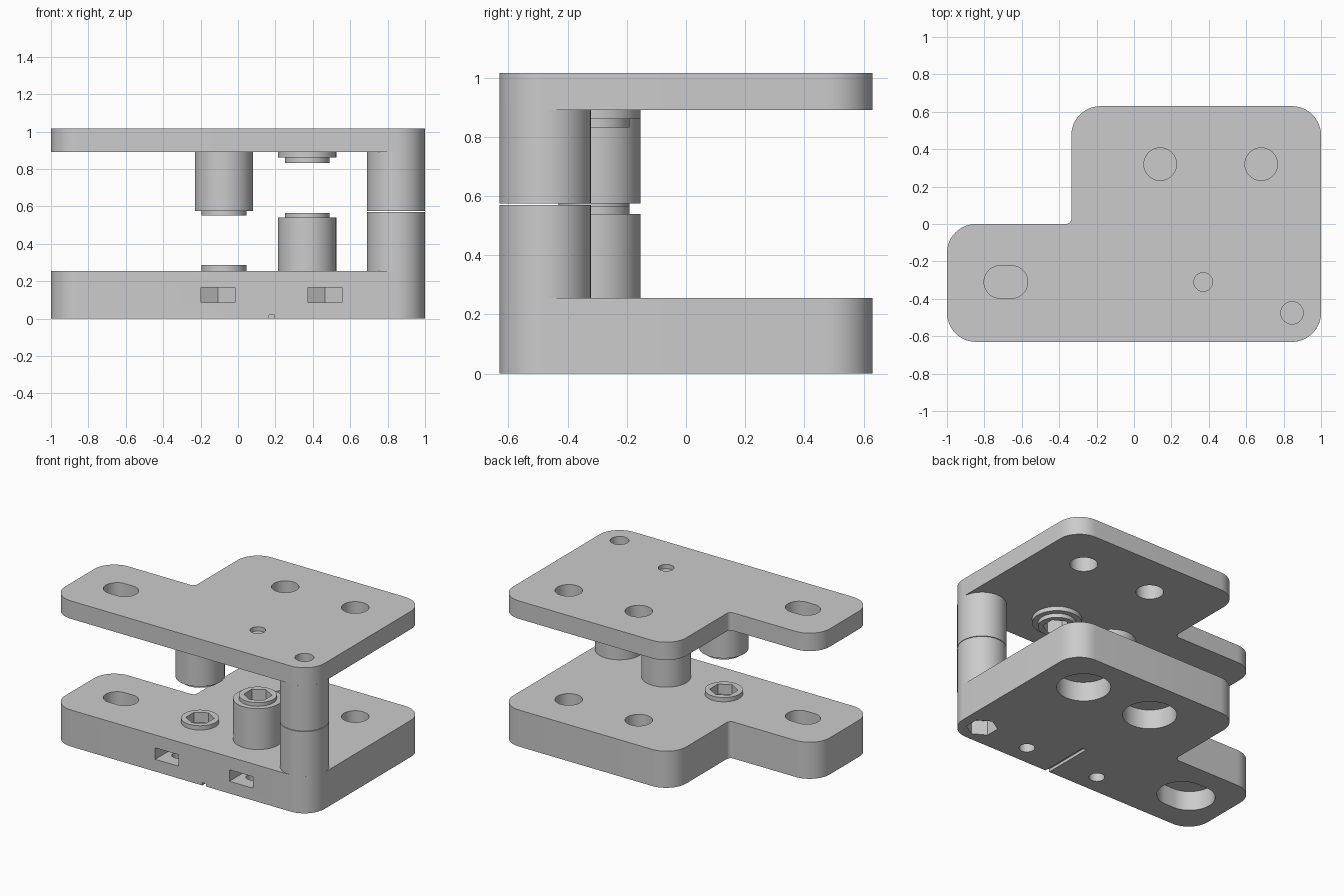
import bpy, bmesh
from math import sin, cos, pi
from mathutils import Vector

cube = bpy.data.objects.get("Cube")
if cube:
    bpy.data.objects.remove(cube)

grey = bpy.data.materials.new("light grey")
grey.use_nodes = True
grey.diffuse_color = (0.6, 0.6, 0.6, 1)
grey.node_tree.nodes["Principled BSDF"].inputs["Base Color"].default_value = (0.6, 0.6, 0.6, 1)


def prism(name, points, z0, z1):
    """Extrude a flat outline from z0 to z1."""
    bm = bmesh.new()
    base = bm.faces.new([bm.verts.new((x, y, z0)) for x, y in points])
    up = bmesh.ops.extrude_face_region(bm, geom=[base])["geom"]
    bmesh.ops.translate(bm, vec=(0, 0, z1 - z0),
                        verts=[v for v in up if isinstance(v, bmesh.types.BMVert)])
    bmesh.ops.recalc_face_normals(bm, faces=bm.faces)
    mesh = bpy.data.meshes.new(name)
    bm.to_mesh(mesh)
    bm.free()
    mesh.materials.append(grey)
    ob = bpy.data.objects.new(name, mesh)
    bpy.context.collection.objects.link(ob)
    return ob


def ring_points(x, y, r, n=48, half=0):
    """Regular polygon, or a slot stretched along x by half each way."""
    pts = []
    for i in range(n):
        a = 2 * pi * (i + 0.5) / n
        shift = half if cos(a) > 0 else -half
        pts.append((x + shift + r * cos(a), y + r * sin(a)))
    return pts


def rounded(corners, steps=12):
    """Round each (x, y, radius) corner of a right-angled outline."""
    pts = []
    for i, (x, y, r) in enumerate(corners):
        p = Vector((x, y))
        a = (Vector(corners[i - 1][:2]) - p).normalized()
        b = (Vector(corners[(i + 1) % len(corners)][:2]) - p).normalized()
        centre = p + (a + b) * r
        for k in range(steps + 1):
            t = k / steps * pi / 2
            pts.append(tuple(centre - b * r * cos(t) - a * r * sin(t)))
    return pts


def cut(ob, cutters):
    """Subtract a list of (outline, z0, z1) prisms."""
    for outline, z0, z1 in cutters:
        tool = prism("cutter", outline, z0, z1)
        tool.hide_render = True
        mod = ob.modifiers.new("cut", "BOOLEAN")
        mod.operation, mod.solver, mod.object = "DIFFERENCE", "EXACT", tool
        bpy.context.view_layer.objects.active = ob
        bpy.ops.object.modifier_apply(modifier=mod.name)
        bpy.data.objects.remove(tool)


R = 0.155
outline = rounded([(-1, -0.63, R), (1, -0.63, R), (1, 0.63, R),
                   (-0.335, 0.63, R), (-0.335, 0, 0.03), (-1, 0, R)])
bottom_top, top_under, top = 0.255, 0.89, 1.015
post = (1 - R, -0.63 + R)
bolts = [(0.14, 0.32, 0), (0.68, 0.32, 0), (-0.685, -0.31, 0.03)]
low_x, high_x, row_y = 0.37, -0.075, -0.31


def hexagon(x, y, r=0.09):
    return [(x + r * sin(k * pi / 3), y + r * cos(k * pi / 3)) for k in range(6)]


# lower plate: bolt holes and counterbores split by a thin membrane
cuts = []
for x, y, half in bolts:
    cuts.append((ring_points(x, y, 0.16 if half else 0.17, half=half), -0.1, 0.135))
    cuts.append((ring_points(x, y, 0.087, half=half), 0.15, 0.4))
# side nut slots with their screw holes
for x in (-0.107, 0.465):
    cuts.append(([(x - 0.09, -0.8), (x + 0.09, -0.8), (x + 0.09, -0.438),
                  (x, -0.386), (x - 0.09, -0.438)], 0.085, 0.165))
    cuts.append((ring_points(x, -0.49, 0.05, 24), -0.1, 0.12))
# underside groove, corner nut pocket, post bore
cuts.append(([(0.165, -0.8), (0.195, -0.8), (0.195, -0.27), (0.165, -0.27)], -0.1, 0.02))
cuts.append((hexagon(*post, 0.1), -0.1, 0.1))
cuts.append((ring_points(*post, 0.06), 0.115, 0.4))
low_pocket = (hexagon(high_x, row_y), 0.215, 0.4)
lower_plate = prism("lower_plate", outline, 0, bottom_top)
cut(lower_plate, cuts + [low_pocket])

# upper plate
button_pocket = (hexagon(low_x, row_y), 0.7, 0.97)
cuts = [(ring_points(x, y, 0.087, half=half), 0.8, 1.1) for x, y, half in bolts]
cuts += [(ring_points(*post, 0.06), 0.8, 1.1),
         (ring_points(low_x, row_y, 0.05), 0.985, 1.1), button_pocket]
upper_plate = prism("upper_plate", outline, top_under, top)
cut(upper_plate, cuts)

# corner post in two halves, bored through
for name, z0, z1 in (("lower_post", bottom_top, 0.57), ("upper_post", 0.574, top_under)):
    cut(prism(name, ring_points(*post, R), z0, z1), [(ring_points(*post, 0.06), 0.1, 1.1)])

# bosses and raised seats: name, x, radius, z range, pocket
boss_pocket = (hexagon(low_x, row_y), 0.47, 0.65)
hanging_pocket = (hexagon(high_x, row_y), 0.5, 0.65)
for name, x, r, z0, z1, pocket in (
        ("lower_boss", low_x, 0.156, bottom_top, 0.54, boss_pocket),
        ("lower_boss_seat", low_x, 0.12, 0.54, 0.565, boss_pocket),
        ("lower_plate_seat", high_x, 0.12, bottom_top, 0.285, low_pocket),
        ("upper_boss", high_x, 0.156, 0.575, top_under, hanging_pocket),
        ("upper_boss_seat", high_x, 0.12, 0.55, 0.575, hanging_pocket),
        ("upper_pad", low_x, 0.156, 0.86, top_under, button_pocket),
        ("upper_pad_seat", low_x, 0.12, 0.832, 0.86, button_pocket)):
    cut(prism(name, ring_points(x, row_y, r), z0, z1), [pocket])

# smooth round walls, keep edges sharp
for ob in bpy.context.collection.objects:
    if ob.type == "MESH" and ob.data.materials and ob.data.materials[0] == grey:
        bpy.ops.object.select_all(action="DESELECT")
        ob.select_set(True)
        bpy.context.view_layer.objects.active = ob
        bpy.ops.object.shade_smooth_by_angle(angle=0.5)
